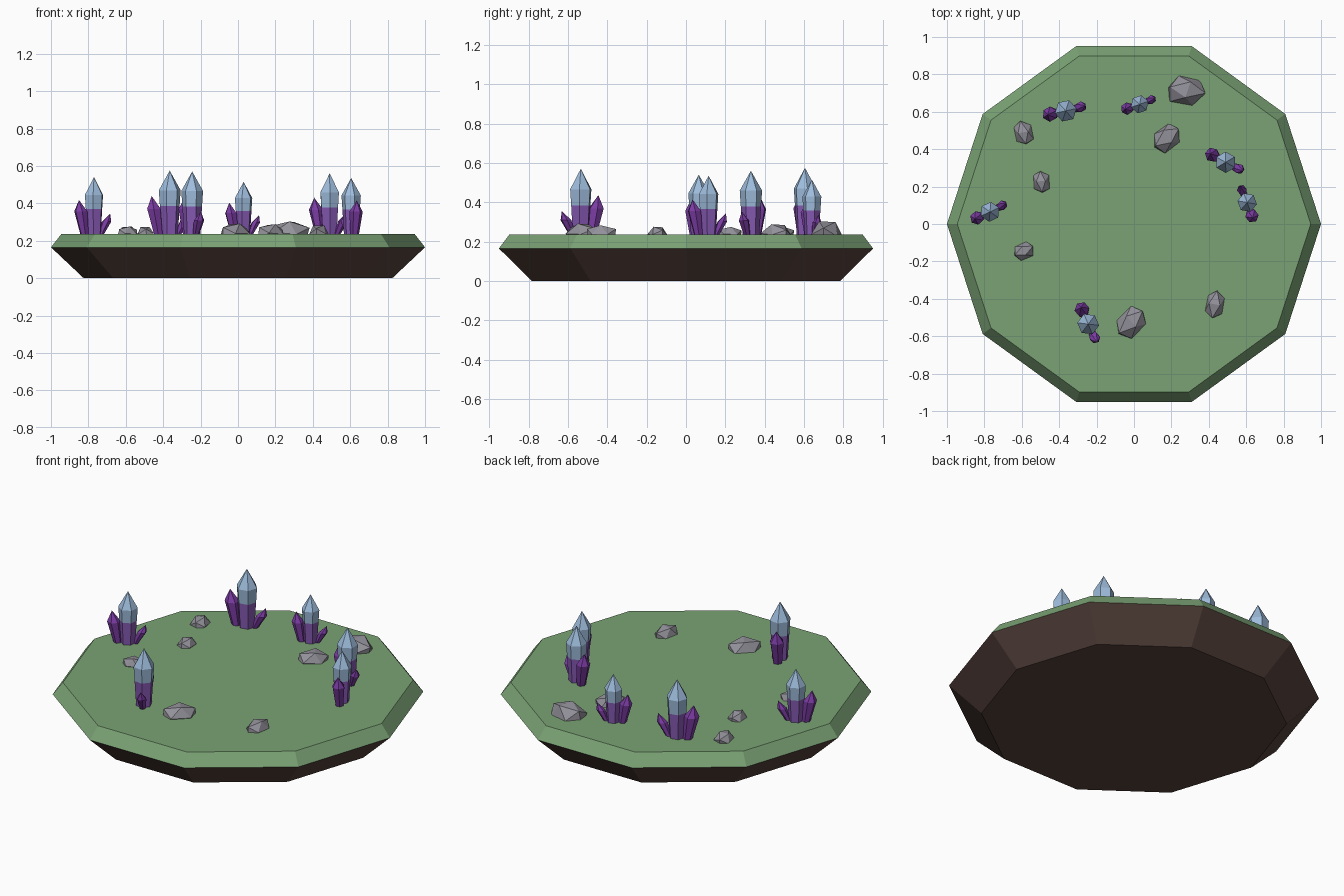
import bpy, bmesh, math, random
from mathutils import Vector, Matrix

random.seed(4)
old = bpy.data.objects.get("Cube")
if old:
    bpy.data.objects.remove(old)


def material(name, rgb):
    m = bpy.data.materials.new(name)
    m.use_nodes = True
    m.diffuse_color = (*rgb, 1)
    m.node_tree.nodes["Principled BSDF"].inputs["Base Color"].default_value = (*rgb, 1)
    return m


grass = material("grass green", (0.195, 0.36, 0.175))
earth = material("earth brown", (0.095, 0.056, 0.045))
stone = material("stone grey", (0.29, 0.28, 0.32))
violet = material("crystal violet", (0.24, 0.10, 0.45))
purple = material("shard purple", (0.20, 0.045, 0.37))
ice = material("tip blue", (0.34, 0.50, 0.71))

GROUND = 0.235


def finish(name, bm, mats):
    bmesh.ops.recalc_face_normals(bm, faces=bm.faces)
    mesh = bpy.data.meshes.new(name)
    bm.to_mesh(mesh)
    bm.free()
    for m in mats:
        mesh.materials.append(m)
    obj = bpy.data.objects.new(name, mesh)
    bpy.context.collection.objects.link(obj)
    return obj


def loft(name, sides, profile, mats, split, turn=0.0):
    """Stack rings of (radius, height, sideways shift); faces above split take the second colour."""
    bm = bmesh.new()
    rings = []
    for r, z, shift in profile:
        if r == 0:
            rings.append([bm.verts.new((shift, 0, z))] * sides)
            continue
        angles = [turn + math.tau * i / sides for i in range(sides)]
        rings.append([bm.verts.new((shift + r * math.cos(a), r * math.sin(a), z)) for a in angles])
    for low, high in zip(rings, rings[1:]):
        for i in range(sides):
            j = (i + 1) % sides
            corners = [low[i], low[j], high[j], high[i]]
            bm.faces.new(list(dict.fromkeys(corners)))
    bm.faces.new(rings[0])
    if profile[-1][0] > 0:
        bm.faces.new(rings[-1])
    for f in bm.faces:
        f.material_index = int(len(mats) > 1 and f.calc_center_median().z > split)
    return finish(name, bm, mats)


# Ten-sided ground slab, grass over earth
loft("ground", 10, [(0.825, 0, 0), (1, 0.165, 0), (0.945, GROUND, 0)], [earth, grass], 0.165)

# Crystal clusters: x, y, height, heading of the tall shard in degrees
clusters = [(-0.77, 0.065, 0.305, 205), (-0.365, 0.605, 0.34, 192), (0.03, 0.64, 0.28, 199),
            (0.49, 0.33, 0.325, 151), (0.605, 0.115, 0.30, 290), (-0.245, -0.535, 0.335, 113)]
main_profile = [(0.13, -0.02, 0), (0.158, 0.44, 0), (0.175, 0.69, 0), (0, 1, 0)]
shards = {"tall_shard": ([(0.075, -0.02, 0.18), (0.12, 0.40, 0.255), (0, 0.6, 0.29)], 0),
          "short_shard": ([(0.05, -0.02, 0.13), (0.085, 0.22, 0.25), (0, 0.36, 0.32)], 183)}
for n, (x, y, size, heading) in enumerate(clusters, 1):
    parts = [(loft(f"crystal_{n}", 6, main_profile, [violet, ice], 0.44), 0)]
    for label, (profile, offset) in shards.items():
        parts.append((loft(f"{label}_{n}", 6, profile, [purple], 1, 0.3), offset))
    for obj, offset in parts:
        obj.location = (x, y, GROUND)
        obj.scale = (size,) * 3
        obj.rotation_euler.z = math.radians(heading + offset)

# Half-buried rocks: x, y, half length, half width, height, heading in degrees
rocks = [(0.275, 0.715, 0.108, 0.078, 0.075, 0), (0.175, 0.46, 0.088, 0.066, 0.055, 45),
         (-0.59, 0.485, 0.068, 0.05, 0.045, 110), (-0.495, 0.225, 0.063, 0.045, 0.045, 100),
         (-0.59, -0.145, 0.06, 0.046, 0.045, 30), (-0.015, -0.525, 0.098, 0.07, 0.062, 45),
         (0.433, -0.43, 0.078, 0.052, 0.05, 80)]
for n, (x, y, length, width, height, heading) in enumerate(rocks, 1):
    bm = bmesh.new()
    bmesh.ops.create_icosphere(bm, subdivisions=1, radius=1.07)
    tilt = Matrix.Rotation(0.5, 3, "X") @ Matrix.Rotation(n * 1.3, 3, "Z")
    for v in bm.verts:
        v.co = tilt @ v.co * random.uniform(0.93, 1.05)
    rock = finish(f"rock_{n}", bm, [stone])
    rock.location = (x, y, GROUND)
    rock.scale = (length, width, height)
    rock.rotation_euler.z = math.radians(heading)
